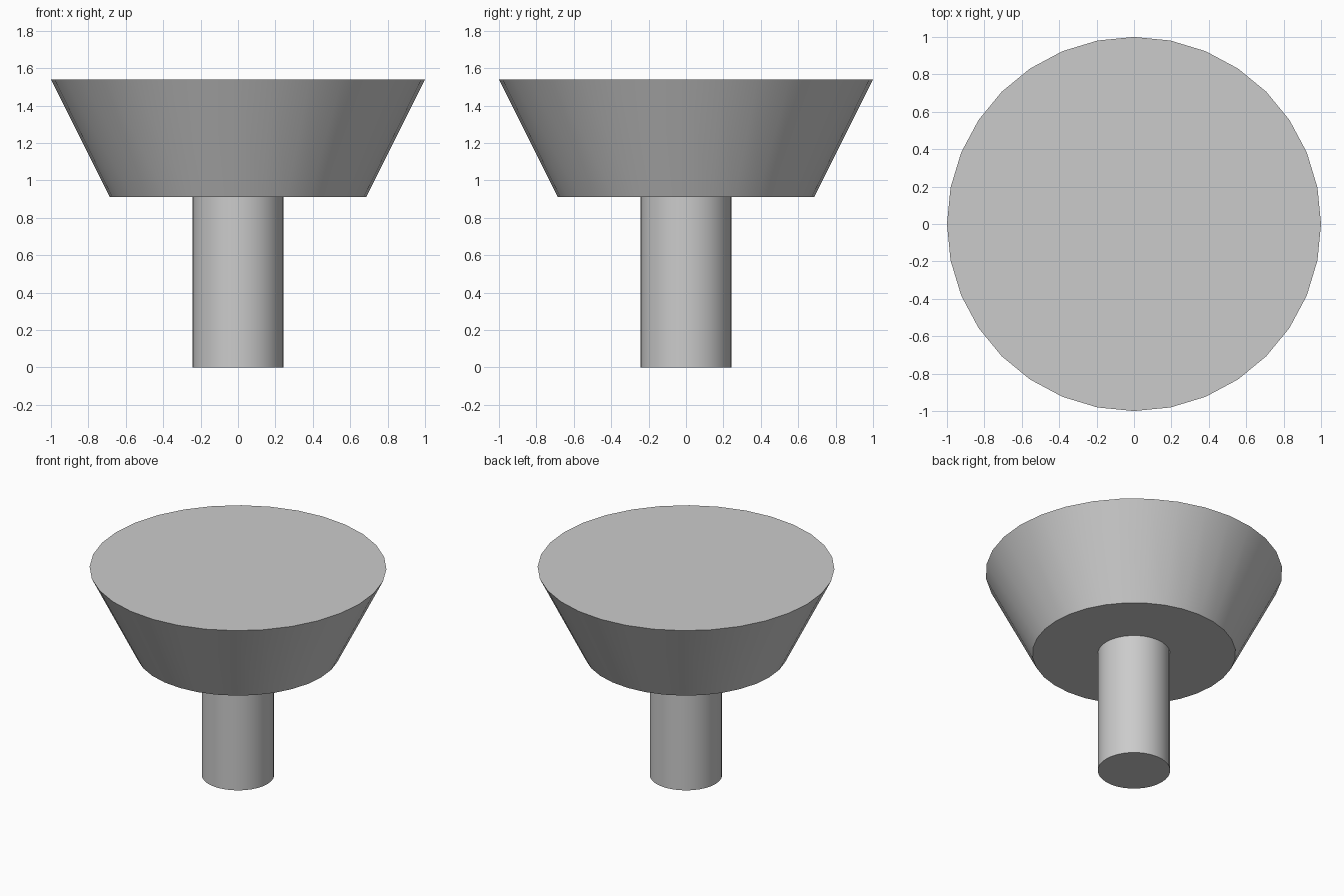
import bpy, bmesh

if "Cube" in bpy.data.objects:
    bpy.data.objects.remove(bpy.data.objects["Cube"])


def frustum(name, r_bottom, r_top, z0, z1, sides=32):
    """Closed round part between two heights, smooth sides and sharp rims."""
    bm = bmesh.new()
    bmesh.ops.create_cone(bm, cap_ends=True, cap_tris=False, segments=sides,
                          radius1=r_bottom, radius2=r_top, depth=z1 - z0)
    bmesh.ops.translate(bm, verts=bm.verts, vec=(0, 0, (z0 + z1) / 2))
    mesh = bpy.data.meshes.new(name)
    bm.to_mesh(mesh)
    bm.free()
    obj = bpy.data.objects.new(name, mesh)
    bpy.context.collection.objects.link(obj)
    bpy.ops.object.select_all(action='DESELECT')
    obj.select_set(True)
    bpy.context.view_layer.objects.active = obj
    bpy.ops.object.shade_smooth_by_angle()
    return obj


# Straight round stem
frustum("stem", 0.244, 0.244, 0.0, 0.91)

# Flared solid head with a flat top
frustum("flared_head", 0.685, 1.0, 0.91, 1.54)
